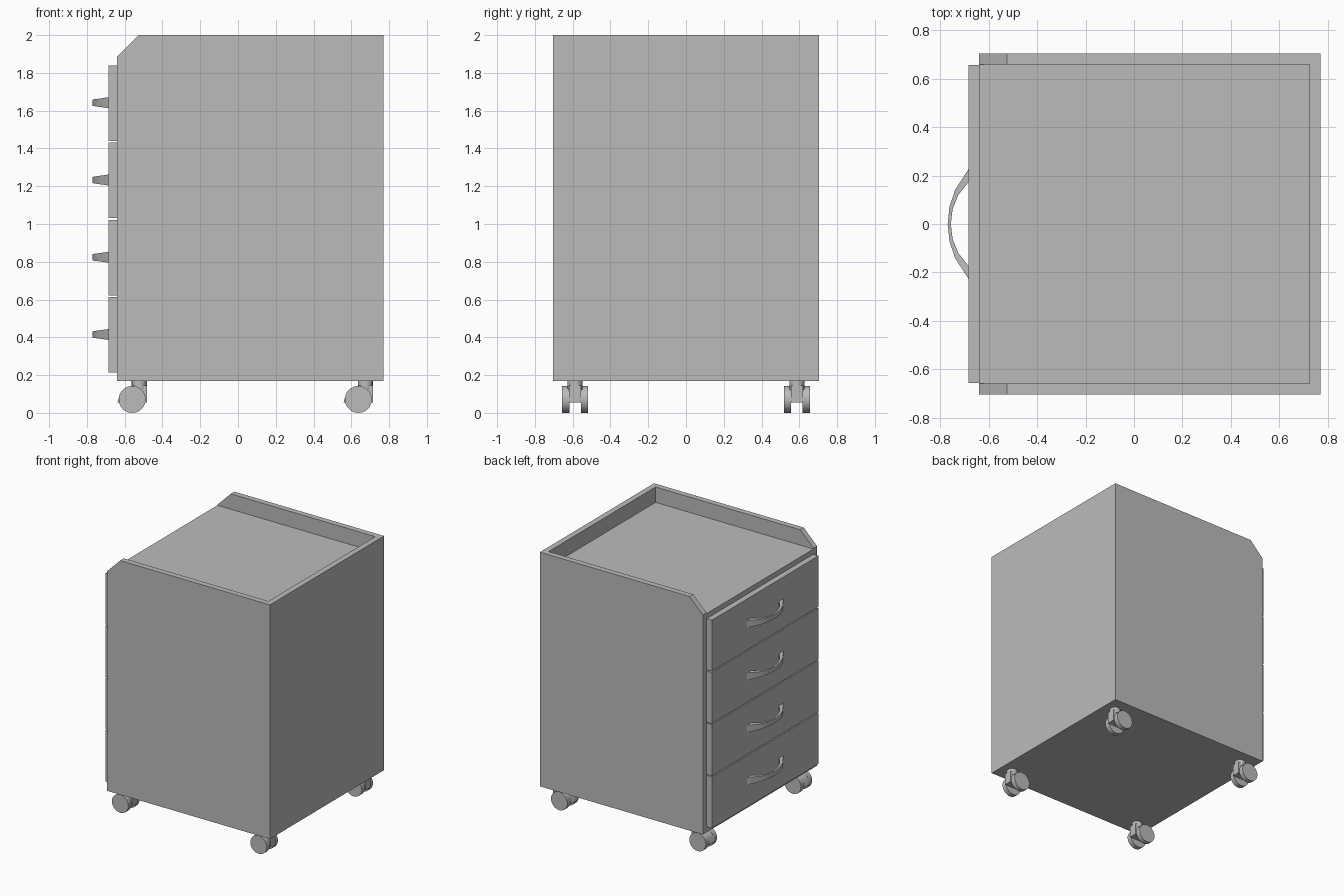
import bpy, bmesh, math
from mathutils import Matrix

cube = bpy.data.objects.get("Cube")
if cube:
    bpy.data.objects.remove(cube, do_unlink=True)

GREY = (0.5, 0.5, 0.5, 1)
grey = bpy.data.materials.new("light grey")
grey.use_nodes = True
grey.diffuse_color = GREY
grey.node_tree.nodes["Principled BSDF"].inputs["Base Color"].default_value = GREY


def finish(name, bm, smooth=False):
    bmesh.ops.recalc_face_normals(bm, faces=bm.faces)
    mesh = bpy.data.meshes.new(name)
    bm.to_mesh(mesh)
    bm.free()
    mesh.materials.append(grey)
    obj = bpy.data.objects.new(name, mesh)
    bpy.context.collection.objects.link(obj)
    if smooth:
        bpy.ops.object.select_all(action="DESELECT")
        obj.select_set(True)
        bpy.context.view_layer.objects.active = obj
        bpy.ops.object.shade_smooth_by_angle(angle=math.radians(35))
    return obj


def box(name, x, y, z):
    bm = bmesh.new()
    bmesh.ops.create_cube(bm, size=1)
    for v in bm.verts:
        for i, (low, high) in enumerate((x, y, z)):
            v.co[i] = high if v.co[i] > 0 else low
    return finish(name, bm)


def extrude_profile(name, points, y0, y1, smooth=False):
    """Extrude an x-z outline from y0 to y1."""
    bm = bmesh.new()
    face = bm.faces.new([bm.verts.new((x, y0, z)) for x, z in points])
    new = bmesh.ops.extrude_face_region(bm, geom=[face])["geom"]
    verts = [g for g in new if isinstance(g, bmesh.types.BMVert)]
    bmesh.ops.translate(bm, verts=verts, vec=(0, y1 - y0, 0))
    return finish(name, bm, smooth)


def cylinder(name, centre, radius, depth, segments, along_y=False):
    bm = bmesh.new()
    turn = Matrix.Rotation(math.pi / 2, 4, "X") if along_y else Matrix()
    bmesh.ops.create_cone(bm, cap_ends=True, segments=segments, radius1=radius,
                          radius2=radius, depth=depth,
                          matrix=Matrix.Translation(centre) @ turn)
    return finish(name, bm, True)


# Cabinet: chamfered body with the open tray cut into its top
FRONT, BACK, HALF, WALL = -0.64, 0.77, 0.705, 0.045
cabinet = extrude_profile("cabinet", [(FRONT, 0.17), (BACK, 0.17), (BACK, 2),
                                      (-0.525, 2), (FRONT, 1.885)], -HALF, HALF)
cutter = box("tray_cutter", (-1, BACK - WALL), (-HALF + WALL, HALF - WALL), (1.88, 2.2))
cut = cabinet.modifiers.new("tray", "BOOLEAN")
cut.operation, cut.solver, cut.object = "DIFFERENCE", "EXACT", cutter
bpy.context.view_layer.objects.active = cabinet
bpy.ops.object.modifier_apply(modifier=cut.name)
bpy.data.objects.remove(cutter, do_unlink=True)


def handle(name, z):
    """Bow handle: sections of outer x, y, inner x, y and half height."""
    half = [(-0.685, 0.225, -0.685, 0.172, 0.029), (-0.74, 0.14, -0.726, 0.12, 0.021),
            (-0.763, 0.07, -0.75, 0.06, 0.018)]
    sections = half + [(-0.77, 0, -0.757, 0, 0.016)]
    sections += [(a, -b, c, -d, h) for a, b, c, d, h in reversed(half)]
    bm = bmesh.new()
    rings = []
    for ox, oy, ix, iy, h in sections:
        rings.append([bm.verts.new(p) for p in ((ox, oy, z - h), (ox, oy, z + h),
                                                (ix, iy, z + h), (ix, iy, z - h))])
    for a, b in zip(rings, rings[1:]):
        for i in range(4):
            j = (i + 1) % 4
            bm.faces.new((a[i], a[j], b[j], b[i]))
    bm.faces.new(rings[0])
    bm.faces.new(rings[-1])
    finish(name, bm, True)


# Four drawers
for i in range(4):
    z = 0.413 + i * 0.409
    box(f"drawer_front_{i + 1}", (-0.685, FRONT), (-0.658, 0.658), (z - 0.2, z + 0.2))
    handle(f"drawer_handle_{i + 1}", z + 0.002)

# Twin-wheel casters
HOOD = [(-0.078, 0.055), (-0.066, 0.1), (-0.04, 0.13), (0, 0.144), (0.078, 0.144), (0.078, 0.055)]
for end, x in (("drawer_end", -0.56), ("back_end", 0.637)):
    for side, y in (("left", 0.587), ("right", -0.587)):
        tag = f"{end}_{side}"
        cylinder(f"caster_stem_{tag}", (x + 0.037, y, 0.15), 0.04, 0.05, 16)
        extrude_profile(f"caster_hood_{tag}", [(x + px, pz) for px, pz in HOOD],
                        y - 0.032, y + 0.032, True)
        for n, offset in ((1, -0.05), (2, 0.05)):
            cylinder(f"caster_wheel_{n}_{tag}", (x, y + offset, 0.0715), 0.0715, 0.038, 20, True)
